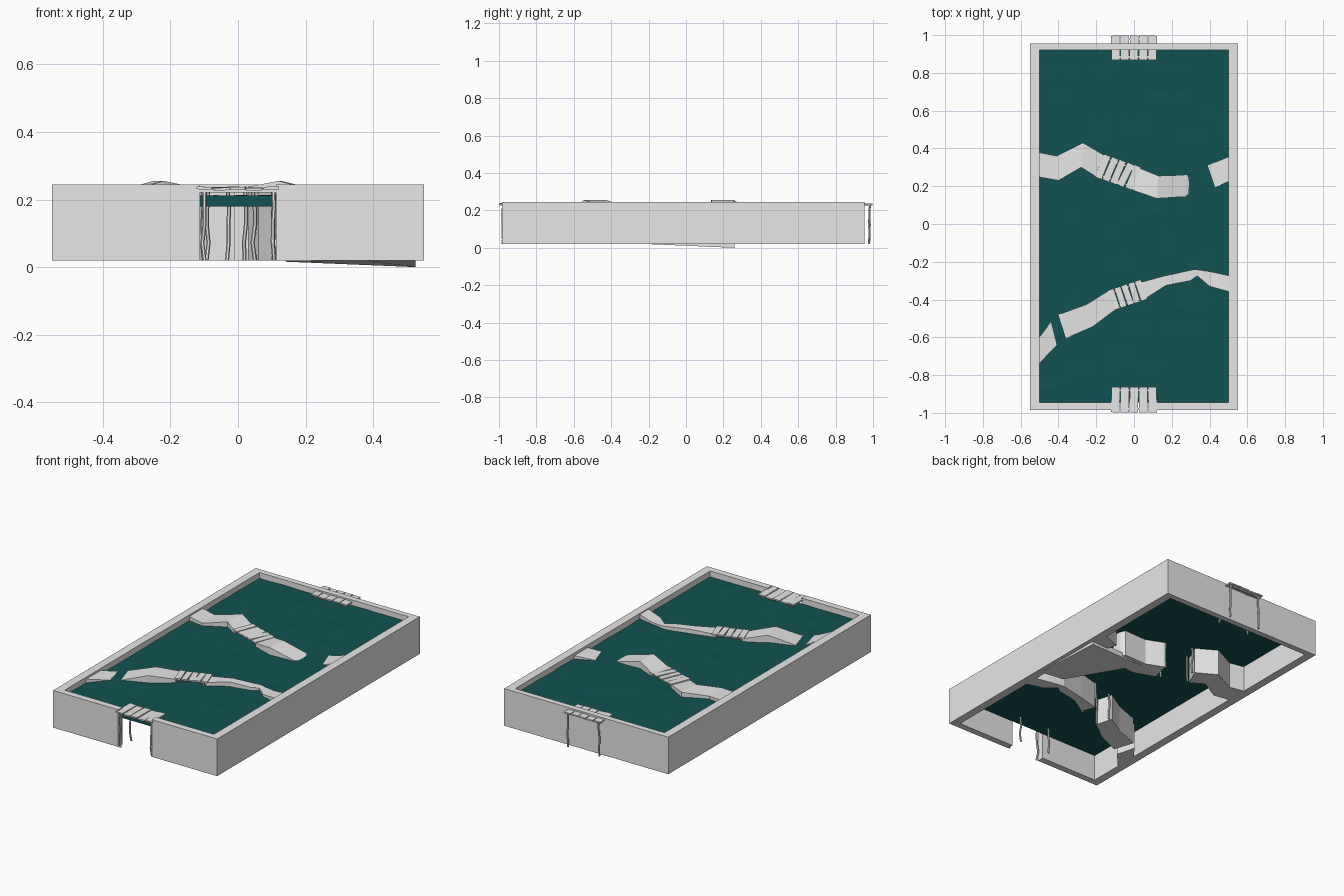
import bpy, bmesh, math, random
from mathutils import Vector, Matrix

random.seed(4)
if "Cube" in bpy.data.objects:
    bpy.data.objects.remove(bpy.data.objects["Cube"])


def material(name, rgb):
    m = bpy.data.materials.new(name)
    m.use_nodes = True
    m.diffuse_color = (*rgb, 1)
    m.node_tree.nodes["Principled BSDF"].inputs["Base Color"].default_value = (*rgb, 1)
    return m


STONE = material("pale_grey", (0.8, 0.8, 0.8))
WATER = material("deep_teal", (0.006, 0.085, 0.085))
FLOOR = 0.02


def finish(name, bm, mat):
    bmesh.ops.recalc_face_normals(bm, faces=bm.faces)
    mesh = bpy.data.meshes.new(name)
    bm.to_mesh(mesh)
    bm.free()
    mesh.materials.append(mat)
    ob = bpy.data.objects.new(name, mesh)
    bpy.context.collection.objects.link(ob)
    return ob


def add_box(bm, centre, size, angle=0, tilt=0):
    m = (Matrix.Translation(centre) @ Matrix.Rotation(angle, 4, "Z")
         @ Matrix.Rotation(tilt, 4, "Y") @ Matrix.Diagonal((*size, 1)))
    bmesh.ops.create_cube(bm, size=1, matrix=m)


def loft(bm, rings):
    """Join closed rings of points into a capped solid."""
    vs = [[bm.verts.new(p) for p in r] for r in rings]
    n = len(vs[0])
    for a, b in zip(vs, vs[1:]):
        for i in range(n):
            j = (i + 1) % n
            bm.faces.new((a[i], a[j], b[j], b[i]))
    bm.faces.new(vs[0])
    bm.faces.new(vs[-1][::-1])


def add_post(bm, x, y, top=0.228, radius=0.006):
    """Crooked six-sided pole."""
    rings = []
    for k in range(5):
        cx = x + random.uniform(-0.004, 0.004)
        cy = y + random.uniform(-0.004, 0.004)
        z = FLOOR + (top - FLOOR) * k / 4
        rings.append([(cx + radius * math.cos(t * math.pi / 3),
                       cy + radius * math.sin(t * math.pi / 3), z) for t in range(6)])
    loft(bm, rings)


# Basin wall: U-shaped footprint left open at the front
half = [(0.113, -0.985), (0.55, -0.985), (0.55, 0.955)]
inner = [(0.5, 0.92), (0.5, -0.945), (0.113, -0.945)]
mirror = lambda pts: [(-x, y) for x, y in reversed(pts)]
outline = half + mirror(half) + mirror(inner) + inner
bm = bmesh.new()
loft(bm, [[(x, y, z) for x, y in outline] for z in (FLOOR, 0.245)])
finish("basin_wall", bm, STONE)

# Water slab with a faint ripple on top
bm = bmesh.new()
bmesh.ops.create_grid(bm, x_segments=14, y_segments=26, size=1)
for v in bm.verts:
    v.co = (v.co.x * 0.5, v.co.y * 0.9325 - 0.0125, 0.211 + random.uniform(-0.002, 0.002))
ext = bmesh.ops.extrude_face_region(bm, geom=bm.faces[:])
for v in ext["geom"]:
    if isinstance(v, bmesh.types.BMVert):
        v.co.z = 0.18
finish("water", bm, WATER)


# Rock ridges: each station is (back x, back y, front x, front y, top z)
def ridge(name, stations):
    bm = bmesh.new()
    loft(bm, [[(bx, by, FLOOR), (bx, by, z), (fx, fy, z), (fx, fy, FLOOR)]
              for bx, by, fx, fy, z in stations])
    finish(name, bm, STONE)


ridge("back_ridge_right", [
    (-0.51, 0.38, -0.51, 0.25, 0.236), (-0.41, 0.36, -0.40, 0.23, 0.228),
    (-0.27, 0.43, -0.28, 0.30, 0.242), (-0.15, 0.36, -0.20, 0.25, 0.23)])
ridge("back_ridge_middle", [
    (0.02, 0.30, -0.01, 0.18, 0.23), (0.13, 0.255, 0.12, 0.135, 0.255),
    (0.28, 0.26, 0.27, 0.145, 0.216), (0.295, 0.23, 0.30, 0.17, 0.208)])
ridge("back_ridge_left", [
    (0.39, 0.31, 0.43, 0.195, 0.212), (0.51, 0.36, 0.51, 0.228, 0.23)])
ridge("front_ridge_right", [
    (-0.51, -0.61, -0.51, -0.75, 0.235), (-0.44, -0.52, -0.41, -0.64, 0.213)])
ridge("front_ridge_middle", [
    (-0.40, -0.48, -0.36, -0.605, 0.213), (-0.25, -0.425, -0.22, -0.545, 0.255),
    (-0.13, -0.35, -0.10, -0.455, 0.23)])
ridge("front_ridge_left", [
    (0.03, -0.31, 0.06, -0.395, 0.23), (0.16, -0.275, 0.17, -0.325, 0.238),
    (0.32, -0.24, 0.30, -0.30, 0.228), (0.345, -0.243, 0.335, -0.275, 0.226),
    (0.41, -0.253, 0.40, -0.33, 0.224), (0.51, -0.275, 0.51, -0.36, 0.24)])

# Sloping rock slab under the basin
foot = [(0.525, 0.26, 0.0), (0.14, 0.23, 0.016), (0.376, -0.18, FLOOR), (0.525, -0.2, FLOOR)]
bm = bmesh.new()
loft(bm, [foot, [(x, y, 0.04) for x, y, z in foot]])
finish("sloping_slab", bm, STONE)


# Plank footbridges on crooked posts between the ridge parts
def bridge(name, start, end, width, skew):
    a, b = Vector(start), Vector(end)
    span = b - a
    angle = math.atan2(span.y, span.x) + skew
    side = Vector((-math.sin(angle), math.cos(angle)))
    count = 5
    planks, posts = bmesh.new(), bmesh.new()
    for i in range(count):
        p = a + span * ((i + 0.5) / count)
        add_box(planks, (p.x, p.y, 0.232 + random.uniform(-0.002, 0.002)),
                (span.length / count * 0.9, width, 0.008),
                angle + random.uniform(-0.05, 0.05), random.uniform(-0.06, 0.06))
    for t in (0.12, 0.88):
        for s in (-0.4, 0.4):
            p = a + span * t + side * width * s
            add_post(posts, p.x, p.y)
    for s in (-0.36, 0.36):
        p = a + span / 2 + side * width * s
        add_box(planks, (p.x, p.y, 0.224), (span.length, 0.008, 0.008),
                math.atan2(span.y, span.x))
    finish(name + "_planks", planks, STONE)
    finish(name + "_posts", posts, STONE)


bridge("back_bridge", (-0.185, 0.31), (0.015, 0.24), 0.13, -0.08)
bridge("front_bridge", (-0.125, -0.405), (0.055, -0.345), 0.11, -0.02)


# Landing stages at both ends
def landing(name, y0, y1):
    mid, depth = (y0 + y1) / 2, y1 - y0
    planks, posts = bmesh.new(), bmesh.new()
    for i in range(5):
        x = -0.098 + i * 0.049
        add_box(planks, (x, mid, 0.232 + random.uniform(-0.002, 0.002)),
                (0.045, depth - 0.006, 0.008), random.uniform(-0.03, 0.03),
                random.uniform(-0.06, 0.06))
    for y in (y0 + 0.02, y1 - 0.02):
        add_box(planks, (0, y, 0.226), (0.235, 0.01, 0.01))
        for x in (-0.103, 0.106):
            add_post(posts, x, y)
    finish(name + "_planks", planks, STONE)
    finish(name + "_posts", posts, STONE)


landing("front_landing", -1.0, -0.86)
landing("back_landing", 0.865, 1.0)
